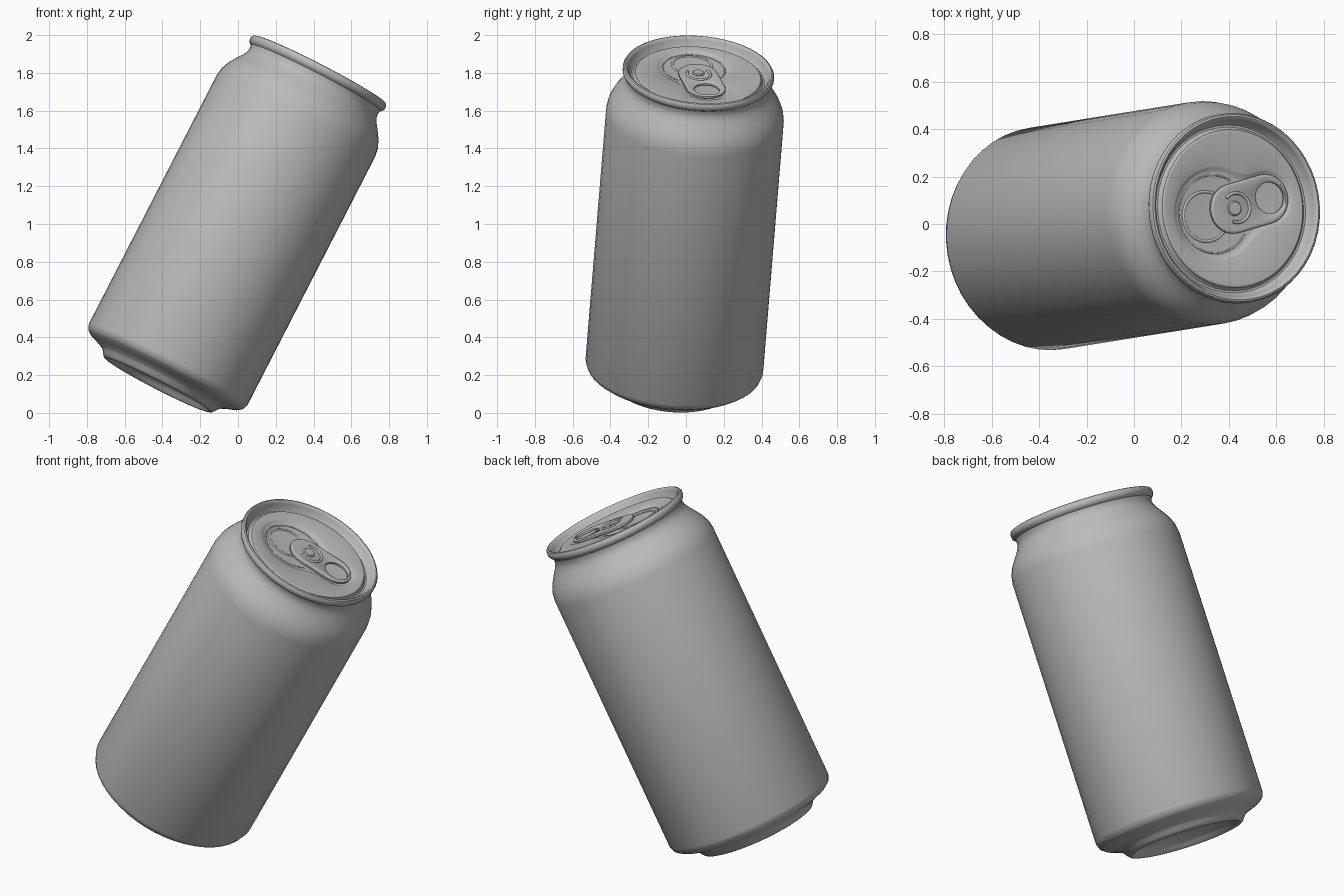
import bpy, bmesh, math
from mathutils import Matrix, Vector

if "Cube" in bpy.data.objects:
    bpy.data.objects.remove(bpy.data.objects["Cube"])

# Tilted frame of the can: local z runs along the can axis
TILT = (Matrix.Translation((0.0125, 0.0, 1.0)) @ Matrix.Rotation(math.radians(9.1), 4, 'Z')
        @ Matrix.Rotation(math.radians(27.5), 4, 'Y'))
LID = TILT @ Matrix.Rotation(math.radians(6.5), 4, 'Z')

metal = bpy.data.materials.new("grey_metal")
metal.diffuse_color = (0.5, 0.5, 0.5, 1)
metal.use_nodes = True
metal.node_tree.nodes["Principled BSDF"].inputs["Base Color"].default_value = metal.diffuse_color


def rings(name, profile, n, matrix, centre=0.0, closed=False):
    """Skin of rings from (z, radius) pairs; a radius may be a function of angle."""
    bm = bmesh.new()
    loops = []
    for z, r in profile:
        if r == 0:
            loops.append([bm.verts.new((centre, 0, z))] * n)
            continue
        ring = []
        for k in range(n):
            a = 2 * math.pi * k / n
            q = r(a) if callable(r) else r
            ring.append(bm.verts.new((centre + q * math.cos(a), q * math.sin(a), z)))
        loops.append(ring)
    pairs = list(zip(loops, loops[1:]))
    if closed:
        pairs.append((loops[-1], loops[0]))
    for lo, hi in pairs:
        for k in range(n):
            m = (k + 1) % n
            corners = list(dict.fromkeys([lo[k], lo[m], hi[m], hi[k]]))
            bm.faces.new(corners)
    mesh = bpy.data.meshes.new(name)
    bm.to_mesh(mesh)
    bm.free()
    ob = bpy.data.objects.new(name, mesh)
    bpy.context.collection.objects.link(ob)
    ob.matrix_world = matrix
    mesh.materials.append(metal)
    return ob


def bead(name, points, width, matrix, cyclic=False):
    """Thin round bead along a path."""
    cu = bpy.data.curves.new(name, 'CURVE')
    cu.dimensions = '3D'
    cu.bevel_depth = width
    cu.bevel_resolution = 2
    cu.use_fill_caps = True
    sp = cu.splines.new('POLY')
    sp.points.add(len(points) - 1)
    for p, co in zip(sp.points, points):
        p.co = (*co, 1)
    sp.use_cyclic_u = cyclic
    ob = bpy.data.objects.new(name, cu)
    bpy.context.collection.objects.link(ob)
    ob.matrix_world = matrix
    cu.materials.append(metal)
    return ob


def arc(cx, r, z, start, end, n):
    return [(cx + r * math.cos(math.radians(start + (end - start) * k / n)),
             r * math.sin(math.radians(start + (end - start) * k / n)), z) for k in range(n + 1)]


def capsule(x, y, x0, x1, r):
    return math.hypot(x - min(max(x, x0), x1), y) - r


def keyhole(x, y):
    a, b = capsule(x, y, -0.085, -0.085, 0.20), capsule(x, y, 0, 0.165, 0.122)
    h = max(0.05 - abs(a - b), 0) / 0.05
    return min(a, b) - h * h * 0.0125


def tab_shape(x, y):
    return capsule(x, y, -0.005, 0.158, 0.105)


def reach(shape, cx=0.0, inset=0.0):
    """Radius of a shape's outline seen from (cx, 0)."""
    def radius(a):
        lo, hi = 0.0, 0.6
        for _ in range(24):
            mid = (lo + hi) / 2
            if shape(cx + mid * math.cos(a), mid * math.sin(a)) + inset < 0:
                lo = mid
            else:
                hi = mid
        return lo
    return radius


# Can shell: domed base, foot, wall, shoulder, neck, rolled rim, countersink
rings("can_body", [
    (-0.885, 0), (-0.888, 0.10), (-0.900, 0.19), (-0.922, 0.26), (-0.942, 0.287),
    (-0.957, 0.296), (-0.962, 0.308), (-0.958, 0.321), (-0.945, 0.333), (-0.930, 0.342),
    (-0.916, 0.358), (-0.900, 0.395), (-0.884, 0.438), (-0.867, 0.461), (-0.838, 0.472),
    (0.645, 0.472), (0.690, 0.465), (0.735, 0.446), (0.775, 0.420), (0.808, 0.397),
    (0.832, 0.384), (0.855, 0.381), (0.872, 0.385), (0.880, 0.396), (0.893, 0.402),
    (0.908, 0.402), (0.919, 0.396), (0.922, 0.388), (0.918, 0.380), (0.905, 0.374),
    (0.872, 0.362), (0.866, 0.355), (0.866, 0.346), (0.872, 0.339), (0.886, 0.334),
    (0.890, 0.326)], 48, TILT)

# Lid panel with keyhole-shaped recess
rings("lid_panel", [
    (0.890, 0.327), (0.890, reach(keyhole)), (0.887, reach(keyhole, inset=0.006)),
    (0.879, reach(keyhole, inset=0.018)), (0.878, reach(keyhole, inset=0.025)),
    (0.878, 0)], 96, LID)

# Score line around the opening and the raised bead inside it
bead("score_line", arc(-0.09, 0.165, 0.877, 45, 315, 48), 0.004, LID)
bead("opening_bead", arc(-0.13, 0.105, 0.876, 30, 330, 40), 0.007, LID)

# Pull tab with finger hole
hx = 0.178
rings("pull_tab", [
    (0.882, reach(tab_shape, hx, 0.006)), (0.886, reach(tab_shape, hx)),
    (0.896, reach(tab_shape, hx)), (0.901, reach(tab_shape, hx, 0.006)),
    (0.901, reach(tab_shape, hx, 0.014)), (0.898, 0.071), (0.895, 0.067), (0.885, 0.067)],
    72, LID, hx, True)

# Rivet and the curved tongue edge around it
rings("rivet", [(0.88, 0.032), (0.903, 0.032), (0.908, 0.027), (0.909, 0)], 24, LID)
bead("tongue_edge", arc(0.012, 0.062, 0.900, -125, 125, 24), 0.007, LID)

# Smooth shading with crisp edges
bpy.ops.object.select_all(action='DESELECT')
for ob in bpy.data.objects:
    if ob.type == 'MESH':
        ob.select_set(True)
        bpy.context.view_layer.objects.active = ob
bpy.ops.object.shade_smooth_by_angle(angle=math.radians(40))
